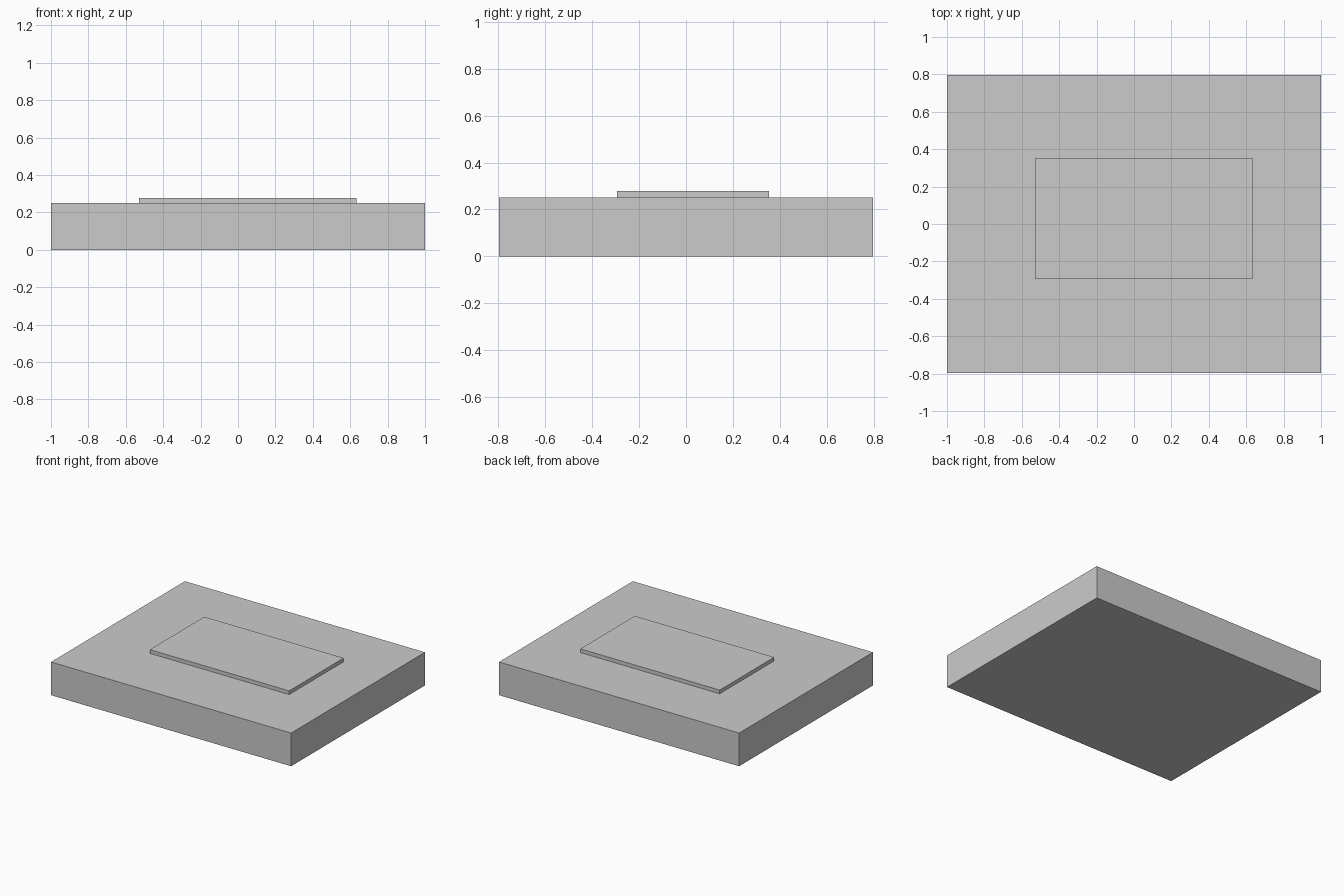
import bpy

if "Cube" in bpy.data.objects:
    bpy.data.objects.remove(bpy.data.objects["Cube"])


def box(name, x, y, z):
    """Axis-aligned box from (min, max) ranges."""
    bpy.ops.mesh.primitive_cube_add(size=1, location=[sum(r) / 2 for r in (x, y, z)])
    ob = bpy.context.object
    ob.name = name
    ob.scale = [r[1] - r[0] for r in (x, y, z)]
    bpy.ops.object.transform_apply(location=False, rotation=False, scale=True)
    return ob


# Main slab
box("base_slab", (-1, 1), (-0.796, 0.796), (0, 0.25))

# Thin raised plate, slightly off centre
box("raised_plate", (-0.528, 0.633), (-0.295, 0.353), (0.25, 0.278))
